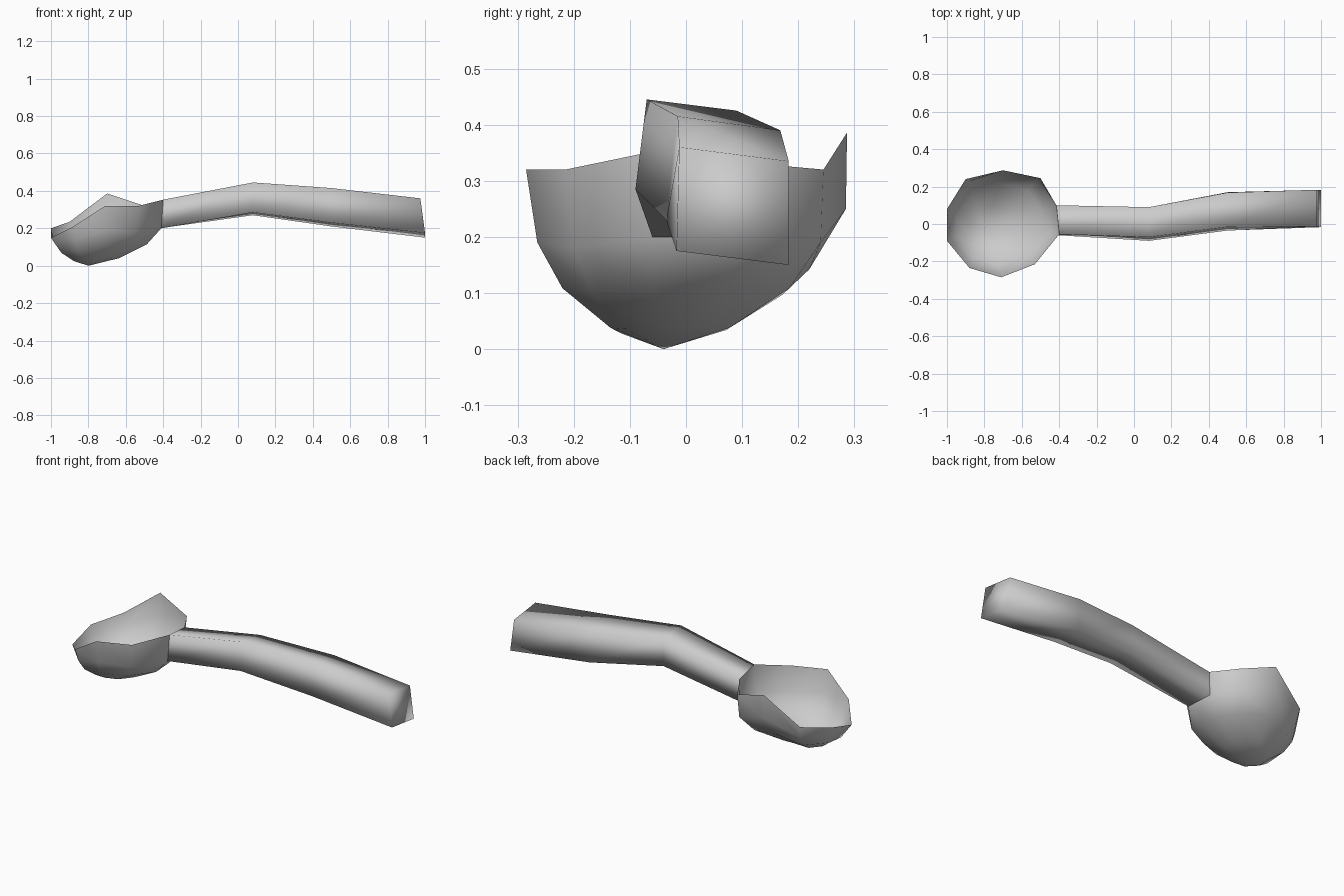
import bpy
import bmesh
from mathutils import Vector

cube = bpy.data.objects.get("Cube")
if cube:
    bpy.data.objects.remove(cube, do_unlink=True)

GREY = (0.6, 0.6, 0.6, 1.0)
metal = bpy.data.materials.new("plain grey")
metal.use_nodes = True
metal.diffuse_color = GREY
metal.node_tree.nodes["Principled BSDF"].inputs["Base Color"].default_value = GREY


def loft(name, rings, tip=None, cap_end=False):
    """Skin closed rings in order, ending in a tip point or a flat cap."""
    bm = bmesh.new()
    loops = [[bm.verts.new(p) for p in ring] for ring in rings]
    for upper, lower in zip(loops, loops[1:]):
        n = len(upper)
        for i in range(n):
            j = (i + 1) % n
            bm.faces.new((upper[i], lower[i], lower[j], upper[j]))
    last = loops[-1]
    if tip is not None:
        point = bm.verts.new(tip)
        for i in range(len(last)):
            bm.faces.new((last[i], point, last[(i + 1) % len(last)]))
    if cap_end:
        bm.faces.new(last)
    # Make the faces point away from the middle of the part
    bmesh.ops.recalc_face_normals(bm, faces=bm.faces)
    mesh = bpy.data.meshes.new(name)
    bm.to_mesh(mesh)
    bm.free()
    mesh.materials.append(metal)
    for face in mesh.polygons:
        face.use_smooth = True
    obj = bpy.data.objects.new(name, mesh)
    bpy.context.scene.collection.objects.link(obj)
    return obj


# Bowl: uneven ten-sided rim, a wall ring just below it, then shrinking rings
rim = [(-1, .08, .2), (-1, -.09, .15), (-.88, -.235, .21), (-.71, -.285, .32),
       (-.53, -.215, .32), (-.4, -.055, .353), (-.415, .1, .333),
       (-.5, .245, .32), (-.7, .287, .386), (-.9, .24, .235)]
wall = [(-.99, .07, .15), (-.98, -.08, .12), (-.87, -.22, .14), (-.71, -.265, .19),
        (-.55, -.2, .18), (-.41, -.06, .2), (-.42, .1, .2),
        (-.51, .24, .19), (-.7, .285, .25), (-.89, .225, .17)]
bottom = Vector((-.8, -.04, 0))


def shrink(spread, height):
    return [(bottom.x + (x - bottom.x) * spread,
             bottom.y + (y - bottom.y) * spread, z * height) for x, y, z in wall]


loft("bowl", [rim, wall, shrink(.8, .57), shrink(.42, .2)], tip=bottom)

# Handle: four-sided bent bar growing out of the bowl wall
sections = [
    [rim[5], rim[6], wall[6], wall[5]],
    [(.08, -.07, .445), (.08, .09, .425), (.08, .09, .27), (.08, -.09, .285)],
    [(.5, -.015, .415), (.5, .168, .39), (.5, .17, .21), (.5, -.035, .23)],
    [(.975, -.012, .36), (.975, .183, .335), (1, .183, .15), (1, -.017, .175)],
]
loft("handle", sections, cap_end=True)
